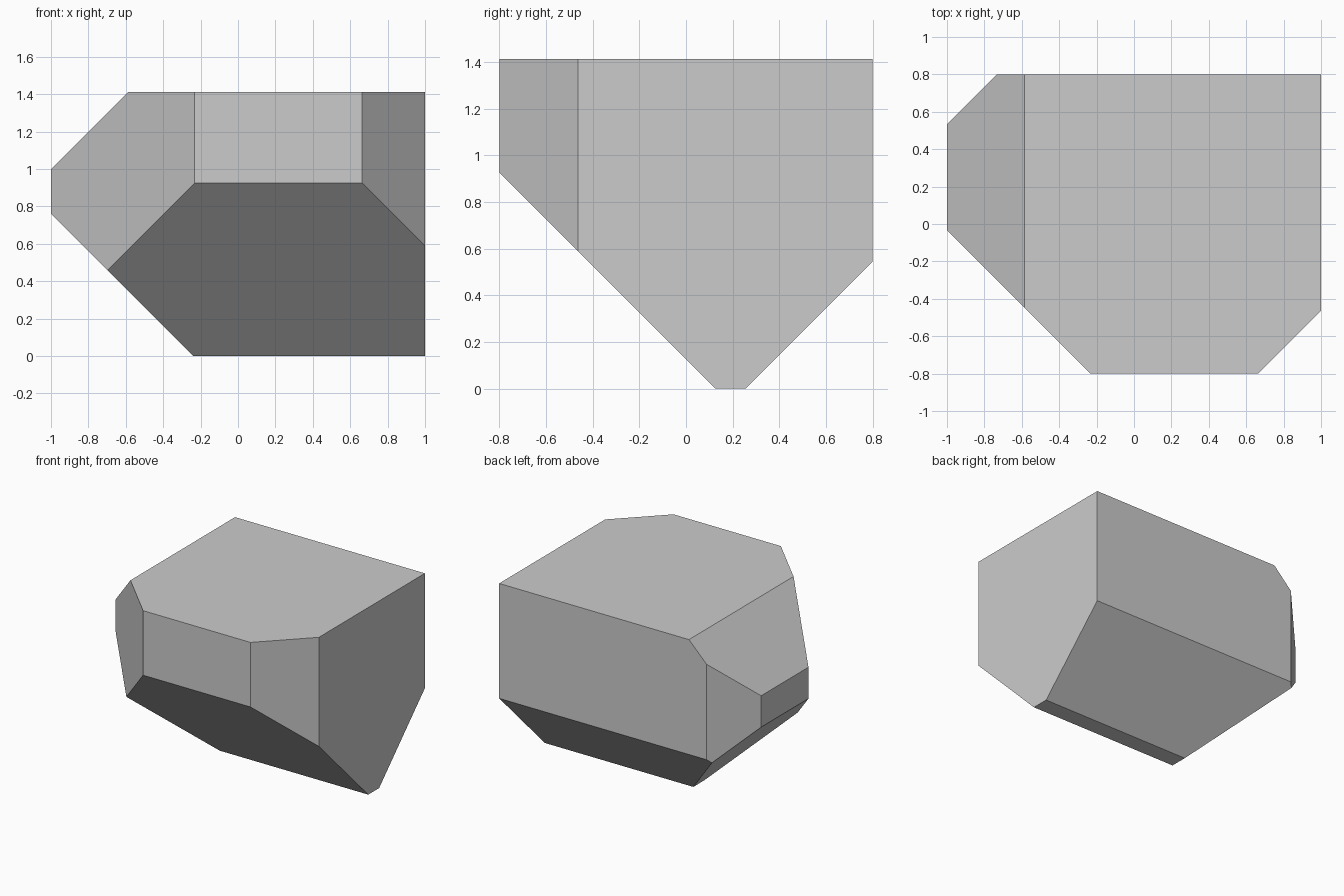
import bpy, bmesh
from mathutils import Vector

if "Cube" in bpy.data.objects:
    bpy.data.objects.remove(bpy.data.objects["Cube"])

HEIGHT = 1.412

# Starting block, standing on the ground
bm = bmesh.new()
bmesh.ops.create_cube(bm, size=1)
bmesh.ops.scale(bm, vec=(2, 1.6, HEIGHT), verts=bm.verts)
bmesh.ops.translate(bm, vec=(0, 0, HEIGHT / 2), verts=bm.verts)


def slice_off(normal, point):
    """Cut away everything beyond the plane and cap the opening."""
    cut = bmesh.ops.bisect_plane(
        bm, geom=bm.verts[:] + bm.edges[:] + bm.faces[:], dist=1e-5,
        plane_co=Vector(point), plane_no=Vector(normal).normalized(),
        clear_outer=True)
    rim = [e for e in cut["geom_cut"] if isinstance(e, bmesh.types.BMEdge)]
    bmesh.ops.holes_fill(bm, edges=rim, sides=0)


# 45-degree facets: outward direction and a point on each plane
for normal, point in [
    ((-1, 0, 1), (-1, 0, 0.997)),       # upper left
    ((-1, 0, -1), (-1, 0, 0.76)),       # lower left
    ((0, -1, -1), (0, -0.8, 0.925)),    # lower front
    ((0, 1, -1), (0, 0.8, 0.545)),      # lower back
    ((-1, -1, 0), (-0.232, -0.8, 0)),   # front left corner
    ((1, -1, 0), (0.664, -0.8, 0)),     # front right corner
    ((-1, 1, 0), (-0.732, 0.8, 0)),     # back left corner
]:
    slice_off(normal, point)

bmesh.ops.recalc_face_normals(bm, faces=bm.faces)
mesh = bpy.data.meshes.new("faceted_rock")
bm.to_mesh(mesh)
bm.free()
rock = bpy.data.objects.new("faceted_rock", mesh)
bpy.context.collection.objects.link(rock)
